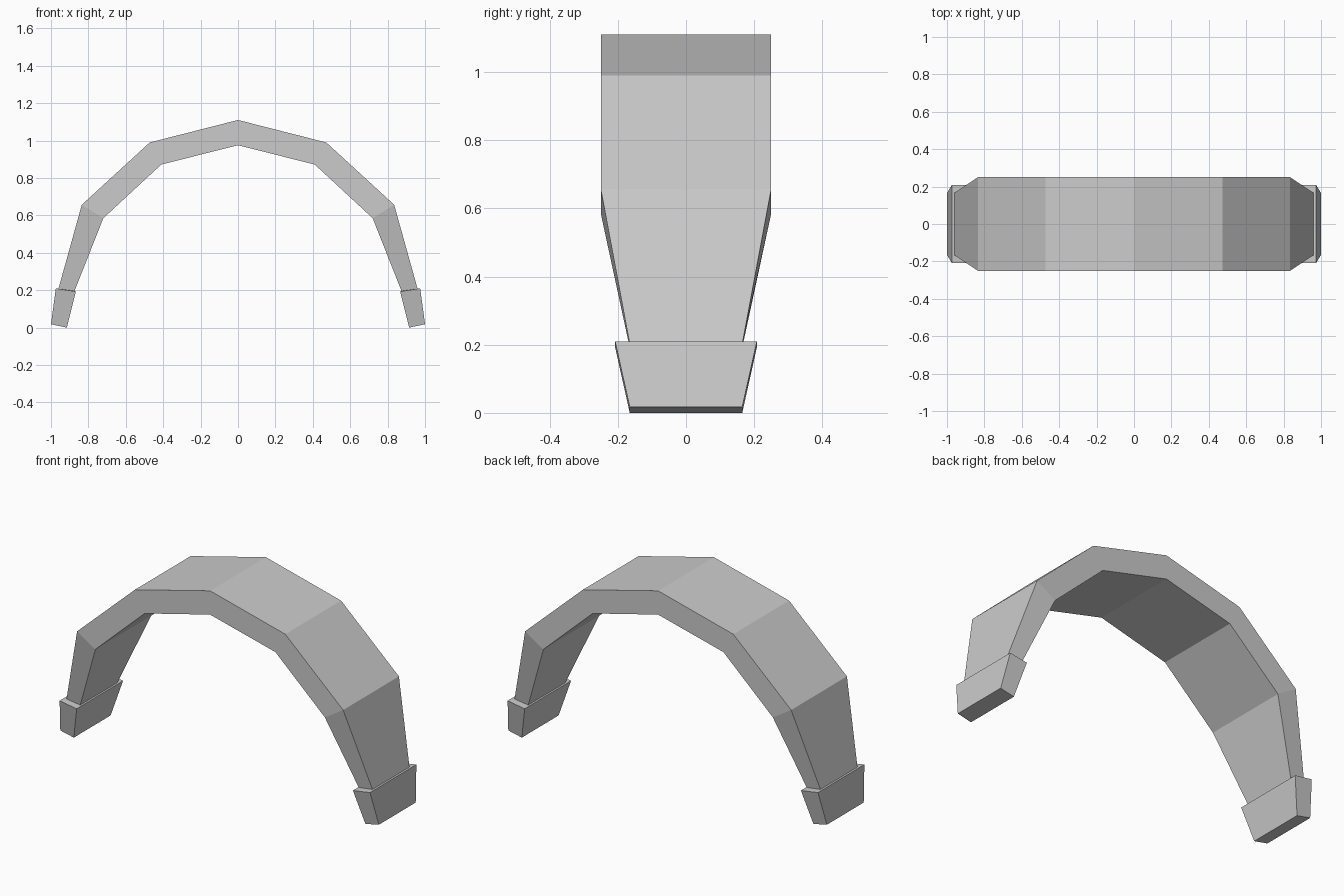
import bpy, bmesh

if "Cube" in bpy.data.objects:
    bpy.data.objects.remove(bpy.data.objects["Cube"])

# Section = outer (x, z), inner (x, z), half width in y
KNEE = ((0.835, 0.657), (0.72, 0.585), 0.25)
SHOULDER = ((0.472, 0.99), (0.41, 0.872), 0.25)
CROWN = ((0.0, 1.11), (0.0, 0.975), 0.25)
ANKLE = ((0.96, 0.208), (0.874, 0.196), 0.166)
FOOT_TOP = ((0.974, 0.21), (0.867, 0.193), 0.208)
FOOT_BOTTOM = ((1.0, 0.018), (0.915, 0.0), 0.165)


def mirrored(section):
    (ox, oz), (ix, iz), w = section
    return ((-ox, oz), (-ix, iz), w)


def loft(name, sections, cap_end=False):
    """Skin four-cornered sections, optionally closing the last one."""
    bm = bmesh.new()
    rings = []
    for (ox, oz), (ix, iz), w in sections:
        corners = ((ox, -w, oz), (ox, w, oz), (ix, w, iz), (ix, -w, iz))
        rings.append([bm.verts.new(c) for c in corners])
    for a, b in zip(rings, rings[1:]):
        for i in range(4):
            j = (i + 1) % 4
            bm.faces.new((a[i], a[j], b[j], b[i]))
    if cap_end:
        bm.faces.new(rings[-1])
    bmesh.ops.recalc_face_normals(bm, faces=bm.faces)
    # Make sure the skin faces outward
    centre = sum((v.co for v in rings[-1]), rings[-1][0].co * 0) / 4
    face = bm.faces[-1]
    if not cap_end:
        face = next(f for f in bm.faces if all(v.co.y > 0.1 for v in f.verts))
        flip = face.normal.y < 0
    else:
        flip = face.normal.z > 0
    if flip:
        bmesh.ops.reverse_faces(bm, faces=bm.faces)
    mesh = bpy.data.meshes.new(name)
    bm.to_mesh(mesh)
    bm.free()
    obj = bpy.data.objects.new(name, mesh)
    bpy.context.collection.objects.link(obj)
    return obj


# Arched band, open where it meets the feet
half = [ANKLE, KNEE, SHOULDER]
loft("arch_band", half + [CROWN] + [mirrored(s) for s in reversed(half)])

# Feet: narrow ledge around the ankle, then a tapered block
foot = [ANKLE, FOOT_TOP, FOOT_BOTTOM]
loft("right_foot", foot, cap_end=True)
loft("left_foot", [mirrored(s) for s in foot], cap_end=True)
